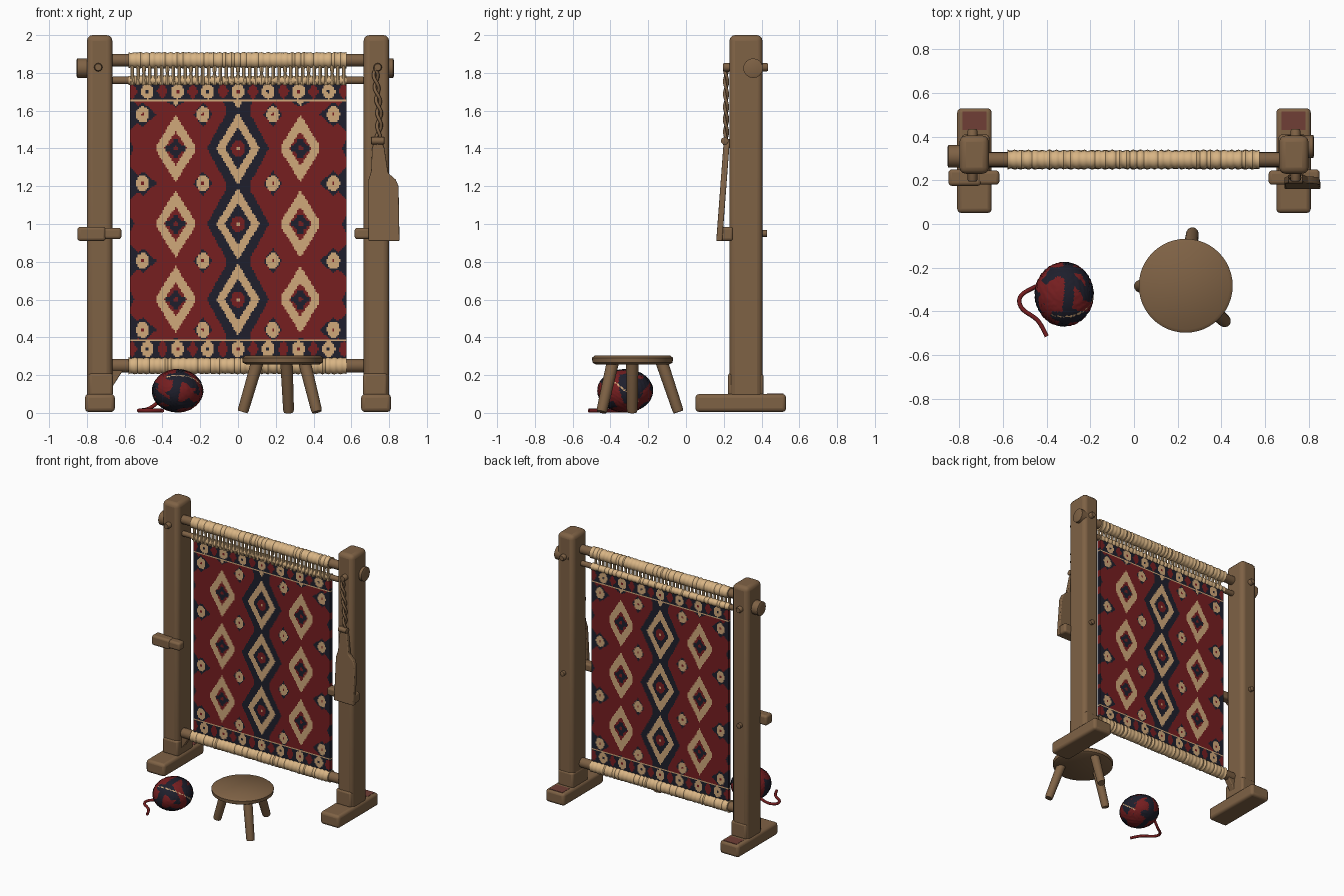
import bpy, bmesh, math, random
from mathutils import Vector

if "Cube" in bpy.data.objects:
    bpy.data.objects.remove(bpy.data.objects["Cube"])

random.seed(4)


def material(name, r, g, b):
    lin = [((c / 255 + 0.055) / 1.055) ** 2.4 for c in (r, g, b)]
    m = bpy.data.materials.new(name)
    m.diffuse_color = (*lin, 1)
    m.use_nodes = True
    m.node_tree.nodes["Principled BSDF"].inputs["Base Color"].default_value = m.diffuse_color
    return m


WOOD = material("wood", 127, 98, 69)
RED = material("rug_red", 118, 30, 32)
NAVY = material("rug_navy", 30, 31, 44)
CREAM = material("rug_cream", 208, 168, 122)
YARN = material("warp_cream", 216, 180, 132)
STAIN = material("red_brown", 112, 62, 54)


def add(name, verts, faces, mats, bevel=0, smooth=True, segments=3):
    me = bpy.data.meshes.new(name)
    me.from_pydata(verts, [], faces)
    bm = bmesh.new()
    bm.from_mesh(me)
    bmesh.ops.recalc_face_normals(bm, faces=bm.faces)
    bm.to_mesh(me)
    bm.free()
    ob = bpy.data.objects.new(name, me)
    bpy.context.collection.objects.link(ob)
    for m in mats:
        me.materials.append(m)
    if bevel:
        mod = ob.modifiers.new("bevel", "BEVEL")
        mod.width, mod.segments = bevel, segments
    if smooth:
        bpy.ops.object.select_all(action="DESELECT")
        ob.select_set(True)
        bpy.context.view_layer.objects.active = ob
        bpy.ops.object.shade_smooth_by_angle(angle=math.radians(40))
    return ob


def box(name, x, y, z, mat=WOOD, bevel=0.015):
    v = [(a, b, c) for a in x for b in y for c in z]
    f = [(0, 1, 3, 2), (4, 6, 7, 5), (0, 4, 5, 1), (2, 3, 7, 6), (0, 2, 6, 4), (1, 5, 7, 3)]
    return add(name, v, f, [mat], bevel)


def lathe(name, start, end, profile, mat=WOOD, sides=20):
    """Round solid along start-end; profile holds (position 0..1, radius)."""
    start, end = Vector(start), Vector(end)
    q = (end - start).to_track_quat("Z", "Y")
    v, f = [], []
    for t, r in profile:
        c = start.lerp(end, t)
        for i in range(sides):
            a = math.tau * i / sides
            v.append(c + q @ Vector((r * math.cos(a), r * math.sin(a), 0)))
    for j in range(len(profile) - 1):
        for i in range(sides):
            k = (i + 1) % sides
            f.append((j * sides + i, j * sides + k, (j + 1) * sides + k, (j + 1) * sides + i))
    n = len(v)
    f += [tuple(range(sides)), tuple(range(n - sides, n))]
    return add(name, v, f, [mat])


def rod(name, start, end, r, mat=WOOD, sides=16):
    return lathe(name, start, end, [(0, r * 0.8), (0.03, r), (0.97, r), (1, r * 0.8)], mat, sides)


def strand(name, points, r, mat):
    cu = bpy.data.curves.new(name, "CURVE")
    cu.dimensions = "3D"
    cu.bevel_depth, cu.bevel_resolution, cu.use_fill_caps = r, 2, True
    sp = cu.splines.new("NURBS")
    sp.points.add(len(points) - 1)
    for p, co in zip(sp.points, points):
        p.co = (*co, 1)
    sp.use_endpoint_u = True
    sp.order_u = 3
    cu.materials.append(mat)
    bpy.context.collection.objects.link(bpy.data.objects.new(name, cu))


# Uprights, feet and pegs on both sides
for side, s in (("left", -1), ("right", 1)):
    box(side + "_post", (s * 0.665, s * 0.80), (0.23, 0.405), (0.03, 2.0), bevel=0.03)
    box(side + "_post_base", (s * 0.662, s * 0.79), (0.222, 0.41), (0.09, 0.21))
    box(side + "_foot", (s * 0.652, s * 0.81), (0.05, 0.53), (0.005, 0.10), bevel=0.02)
    box(side + "_foot_stain", (s * 0.675, s * 0.785), (0.43, 0.515), (0.097, 0.102), STAIN, 0)
    box(side + "_rest_block", (s * 0.70, s * 0.85), (0.175, 0.25), (0.91, 0.985))
    box(side + "_rest_bar", (s * 0.617, s * 0.72), (0.18, 0.245), (0.92, 0.98))
    rod(side + "_upper_peg", (s * 0.74, 0.195, 1.83), (s * 0.74, 0.435, 1.83), 0.022)
    rod(side + "_lower_peg", (s * 0.74, 0.36, 0.95), (s * 0.74, 0.43, 0.95), 0.018)
rod("left_beam_end", (-0.855, 0.31, 1.825), (-0.70, 0.31, 1.825), 0.052)
rod("right_beam_end", (0.70, 0.355, 1.825), (0.825, 0.355, 1.825), 0.052)

# Small brace in the lower left corner
add("corner_brace", [(x, y, z) for y in (0.27, 0.32) for x, z in ((-0.67, 0.13), (-0.58, 0.27), (-0.67, 0.27))],
    [(0, 1, 2), (3, 4, 5), (0, 1, 4, 3), (1, 2, 5, 4), (2, 0, 3, 5)], [WOOD], 0.006)

# Cross beams and the thread wound round them
Y = 0.295
for name, z, r, wrap in (("top_beam", 1.867, 0.033, 0.041), ("heddle_bar", 1.76, 0.02, 0.024),
                         ("bottom_beam", 0.25, 0.036, 0.043)):
    rod(name, (-0.70, Y, z), (0.70, Y, z), r)
    n = 36 * 4
    prof = [(i / n, wrap + 0.0025 * math.cos(i * math.pi / 2) + random.uniform(-0.0015, 0.0015)) for i in range(n + 1)]
    lathe(name + "_winding", (-0.58, Y, z), (0.575, Y, z), prof, YARN, 16)

# Bare warp threads above the rug
for i in range(37):
    x = -0.56 + i * 1.12 / 36
    lathe("warp_thread", (x, Y - 0.016, 1.735), (x, Y - 0.016, 1.86),
          [(0, 0.011), (0.5, 0.009), (1, 0.011)], YARN, 8)


# Rug: a fine grid coloured by the woven pattern
def pattern(x, z):
    R, N, C = 0, 1, 2
    a, t = abs(x), abs(z - 1.02)
    if abs(t - 0.637) < 0.004:
        return C
    if t > 0.637:  # end borders
        k = round(a / 0.16)
        u, w = abs(a - k * 0.16), t - 0.682
        e = math.hypot(u / 0.034, w / 0.04)
        if e < 1:
            return (N if k % 2 else R) if e < 0.25 else C
        if (0.08 - u) / 0.03 + abs(w) / 0.045 < 1:
            return R
        return N if u < 0.066 or abs(w) > 0.03 else R
    v = abs((z - 0.8) % 0.4 - 0.2)
    # central chain of lozenges
    d = a / 0.115 + v / 0.19
    if math.hypot(a, v) < 0.009:
        return C
    if math.hypot(a / 0.036, v / 0.042) < 1:
        return R
    if a / 0.07 + v / 0.11 < 1:
        return N
    if d < 1:
        return C
    if a < 0.165 - 0.1 * min(1, v / 0.18):
        return N
    # side medallions
    b = abs(a - 0.33)
    if math.hypot(b, v) < 0.013:
        return R
    if math.hypot(b, v) < 0.036 or (min(b, v) < 0.014 and max(b, v) < 0.05):
        return N
    if b / 0.06 + v / 0.09 < 1:
        return R
    if b / 0.112 + v / 0.178 < 1 and b < 0.1:
        return C
    # small filling motifs
    t = abs(z - 1.01)
    h = min(abs(t - 0.205), abs(t - 0.57))
    for cx, nav in ((0.185, 0.05), (0.505, 0.075)):
        g = abs(a - cx)
        e = math.hypot(g / 0.034, h / 0.042)
        if e < 1:
            return R if e < 0.22 else C
        if g / nav + h / 0.065 < 1:
            return N
    if (0.575 - a) / 0.09 + h / 0.09 < 1 or (0.575 - a) / 0.025 + v / 0.05 < 1:
        return N
    if t > 0.57 and b / 0.07 + (0.65 - t) / 0.04 < 1:
        return N
    return R


NX, NZ, X0, X1, Z0, Z1 = 140, 176, -0.572, 0.575, 0.28, 1.75
dx, dz = (X1 - X0) / NX, (Z1 - Z0) / NZ
verts = [(X0 + i * dx, Y, Z0 + j * dz) for j in range(NZ + 1) for i in range(NX + 1)]
faces = [(j * (NX + 1) + i, j * (NX + 1) + i + 1, (j + 1) * (NX + 1) + i + 1, (j + 1) * (NX + 1) + i)
         for j in range(NZ) for i in range(NX)]
rug = add("rug", verts, faces, [RED, NAVY, CREAM], smooth=False)
for p in rug.data.polygons:
    p.material_index = pattern(p.center.x, p.center.z)
sol = rug.modifiers.new("thickness", "SOLIDIFY")
sol.thickness, sol.offset = 0.026, 0

# Beater comb hanging on the right post
outline = [(0.69, 0.91), (0.855, 0.91), (0.85, 1.2), (0.835, 1.235), (0.795, 1.27), (0.775, 1.40),
           (0.755, 1.45), (0.725, 1.45), (0.71, 1.40), (0.705, 1.28), (0.69, 1.23)]
n = len(outline)
vb = [(x, 0.16 + o + (z - 0.91) * 0.075, z) for o in (0, 0.032) for x, z in outline]
fb = [tuple(range(n)), tuple(range(n, 2 * n))] + [(i, (i + 1) % n, n + (i + 1) % n, n + i) for i in range(n)]
add("beater", vb, fb, [WOOD], 0.006)
for ph in (0, math.pi):
    strand("beater_cord", [(0.738 + 0.012 * math.sin(i * 0.8 + ph) + 0.01 * math.sin(i / 5),
                            0.212 + 0.008 * math.cos(i * 0.8 + ph), 1.42 + i * 0.017) for i in range(25)], 0.009, WOOD)
rod("cord_knot", (0.705, 0.205, 1.44), (0.775, 0.205, 1.44), 0.02)

# Three-legged stool
cx, cy = 0.237, -0.283
lathe("stool_seat", (cx, cy, 0.257), (cx, cy, 0.303), [(0, 0.195), (0.2, 0.212), (0.75, 0.215), (1, 0.2)], WOOD, 48)
for fx, fy in ((0.025, -0.285), (0.268, -0.04), (0.418, -0.447)):
    top = (cx + (fx - cx) * 0.62, cy + (fy - cy) * 0.62, 0.28)
    lathe("stool_leg", (fx, fy, 0.005), top, [(0, 0.026), (0.05, 0.029), (1, 0.033)])

# Yarn ball wound in coloured bands, with a loose tail
bm = bmesh.new()
bmesh.ops.create_icosphere(bm, subdivisions=5, radius=1)
bands = [(Vector([random.gauss(0, 1) for _ in range(3)]).normalized(), i % 2) for i in range(14)]


def winding(d):
    hit = (bands[0][0], 0)
    for axis, k in bands:
        if abs(d.dot(axis)) < 0.17:
            hit = (axis, k)
    return hit


for f in bm.faces:
    d = f.calc_center_median().normalized()
    f.material_index = winding(d)[1]
    if abs(d.dot(bands[5][0])) < 0.025 and d.x + d.z > 0.2:  # one thin cream turn
        f.material_index = 2
for v in bm.verts:
    d = v.co.normalized()
    s = 1 + 0.015 * math.sin(60 * d.dot(winding(d)[0]))
    v.co = Vector((d.x * 0.135 * s - 0.32, d.y * 0.147 * s - 0.322, d.z * 0.114 * s + 0.117))
me = bpy.data.meshes.new("yarn_ball")
bm.to_mesh(me)
bm.free()
for m in (RED, NAVY, CREAM):
    me.materials.append(m)
me.shade_smooth()
bpy.context.collection.objects.link(bpy.data.objects.new("yarn_ball", me))
strand("yarn_tail", [(-0.41, -0.27, 0.07), (-0.46, -0.29, 0.02), (-0.53, -0.33, 0.012), (-0.52, -0.39, 0.012),
                     (-0.45, -0.43, 0.012), (-0.42, -0.47, 0.012), (-0.40, -0.515, 0.012)], 0.01, RED)
